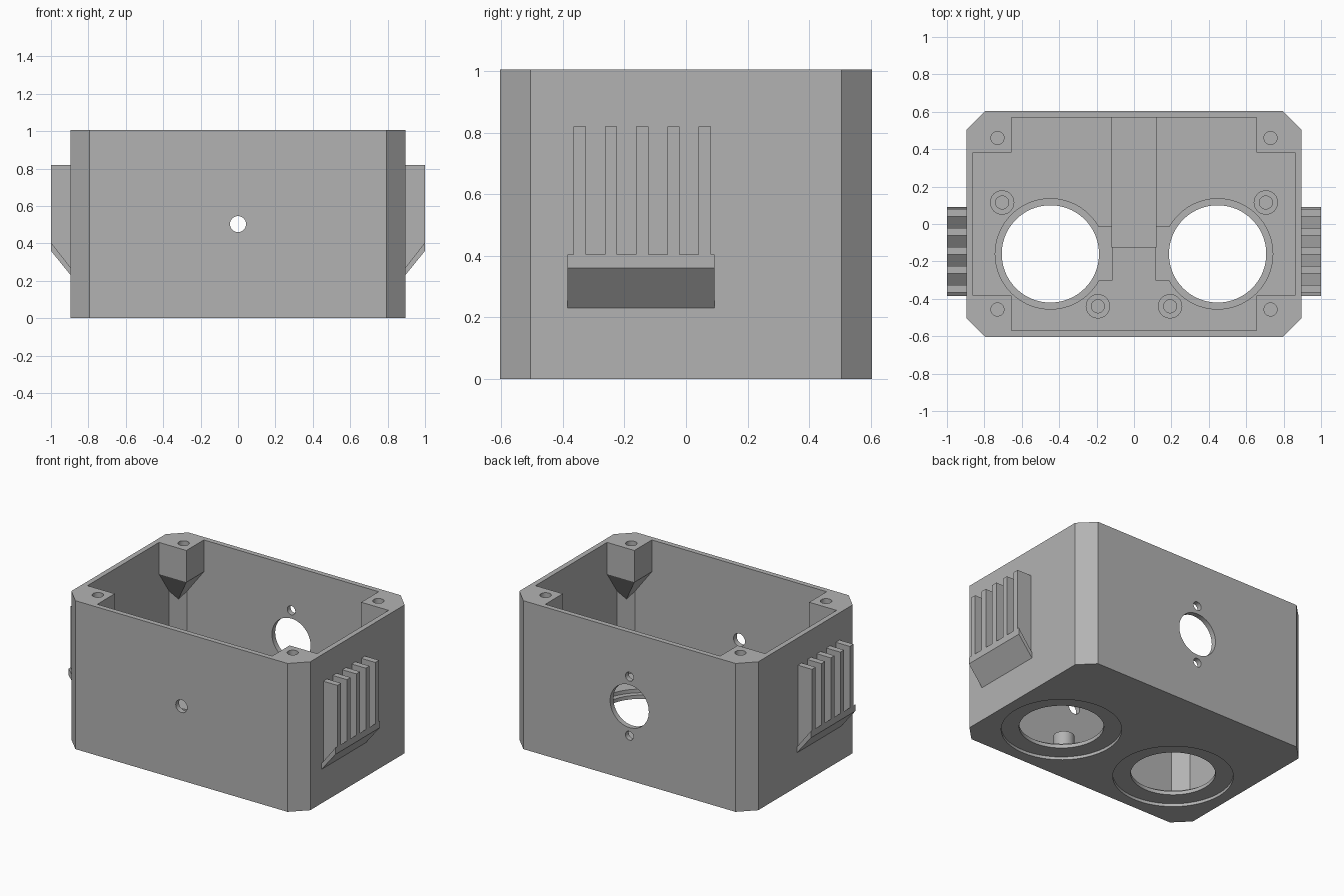
import bpy, bmesh, math

cube = bpy.data.objects.get("Cube")
if cube:
    bpy.data.objects.remove(cube, do_unlink=True)

grey = bpy.data.materials.new("plain grey")
grey.use_nodes = True
GREY = (0.45, 0.45, 0.45, 1)
grey.diffuse_color = GREY
grey.node_tree.nodes["Principled BSDF"].inputs["Base Color"].default_value = GREY


def loft(name, rings):
    """Solid through a list of equal rings of 3D points."""
    bm = bmesh.new()
    rows = [[bm.verts.new(p) for p in ring] for ring in rings]
    bm.faces.new(rows[0])
    bm.faces.new(rows[-1])
    for a, b in zip(rows, rows[1:]):
        for i in range(len(a)):
            j = (i + 1) % len(a)
            bm.faces.new((a[i], a[j], b[j], b[i]))
    bmesh.ops.recalc_face_normals(bm, faces=bm.faces)
    mesh = bpy.data.meshes.new(name)
    bm.to_mesh(mesh)
    bm.free()
    mesh.materials.append(grey)
    obj = bpy.data.objects.new(name, mesh)
    bpy.context.collection.objects.link(obj)
    return obj


def prism(name, pts, lo, hi, axis="Z"):
    if axis == "Z":
        return loft(name, [[(u, v, t) for u, v in pts] for t in (lo, hi)])
    return loft(name, [[(u, t, v) for u, v in pts] for t in (lo, hi)])


def circle(u, v, r, n=64):
    return [(u + r * math.cos(2 * math.pi * i / n),
             v + r * math.sin(2 * math.pi * i / n)) for i in range(n)]


def rect(u0, u1, v0, v1):
    return [(u0, v0), (u1, v0), (u1, v1), (u0, v1)]


def octagon(x, y, c):
    return [(x - c, -y), (x, c - y), (x, y - c), (x - c, y),
            (c - x, y), (-x, y - c), (-x, c - y), (c - x, -y)]


def cut(obj, cutter):
    """Subtract the cutter for good and remove it."""
    mod = obj.modifiers.new("cut", "BOOLEAN")
    mod.operation = "DIFFERENCE"
    mod.solver = "EXACT"
    mod.object = cutter
    dg = bpy.context.evaluated_depsgraph_get()
    mesh = bpy.data.meshes.new_from_object(obj.evaluated_get(dg))
    obj.modifiers.clear()
    obj.data = mesh
    bpy.data.objects.remove(cutter, do_unlink=True)


TOP, FLOOR, SEAT = 1.005, 0.07, 0.045
BOSSES = ((0.705, 0.115), (0.193, -0.44))

# Cavity shape, less everything that stands inside it
cavity = prism("cavity", octagon(0.86, 0.57, 0.08), FLOOR, TOP + 0.1)
for sx in (-1, 1):
    for sy in (-1, 1):
        # corner screw post, tapering down into the corner
        def corner(x, y, z):
            return [(sx * a, sy * b, z) for a, b in rect(x, 1, y, 0.8)]
        cut(cavity, loft("post", [
            corner(0.86, 0.57, 0.52), corner(0.655, 0.383, 0.79),
            corner(0.655, 0.383, TOP + 0.2)]))
    for x, y in BOSSES:
        cut(cavity, prism("boss", circle(sx * x, y, 0.065, 40), 0, 0.17))
cut(cavity, prism("rib", rect(-0.12, 0.12, -0.125, 0.7), 0, 0.12))

# Housing
housing = prism("housing", octagon(0.895, 0.605, 0.1), 0, TOP)
cut(housing, cavity)
for sx in (-1, 1):
    # round openings: outer recess, through hole, inner seat with key slot
    cx, cy = sx * 0.447, -0.16
    cut(housing, prism("recess", circle(cx, cy, 0.37, 96), -0.1, 0.02))
    cut(housing, prism("opening", circle(cx, cy, 0.26, 96), -0.1, 0.1))
    cut(housing, prism("seat", circle(cx, cy, 0.295, 96), SEAT, FLOOR + 0.01))
    cut(housing, prism("slot", rect(*sorted((sx * 0.115, sx * 0.25)), -0.30, -0.015),
                       SEAT, FLOOR + 0.001))
    # screw holes
    for x, y in BOSSES:
        cut(housing, prism("hole", circle(sx * x, y, 0.035, 32), FLOOR, 0.3))
    for y in (-0.457, 0.46):
        cut(housing, prism("hole", circle(sx * 0.73, y, 0.035, 32), 0.82, 1.2))

# Front pinhole, back connector opening and its screw holes
cut(housing, prism("hole", circle(0, 0.503, 0.043, 40), -0.8, -0.4, "Y"))
for z, r in ((0.503, 0.145), (0.703, 0.03), (0.303, 0.03)):
    cut(housing, prism("hole", circle(0, z, r, 48), 0.5, 0.8, "Y"))

# Side vents: sloped sill with five upright fins
parts = [housing]
for sx, side in ((1, "left"), (-1, "right")):
    sill = [(0.89, 0.224), (1, 0.36), (1, 0.405), (0.89, 0.264)]
    fin = [(0.89, 0.23), (0.999, 0.365), (1, 0.4), (1, 0.82), (0.89, 0.82)]
    parts.append(prism(side + "_vent_sill", [(sx * x, z) for x, z in sill],
                       -0.385, 0.092, "Y"))
    for i in range(5):
        y = -0.345 + i * 0.1015
        parts.append(prism(f"{side}_vent_fin_{i + 1}", [(sx * x, z) for x, z in fin],
                           y - 0.02, y + 0.02, "Y"))

bpy.ops.object.select_all(action="DESELECT")
for obj in parts:
    obj.select_set(True)
bpy.context.view_layer.objects.active = housing
bpy.ops.object.shade_smooth_by_angle(angle=math.radians(30))
